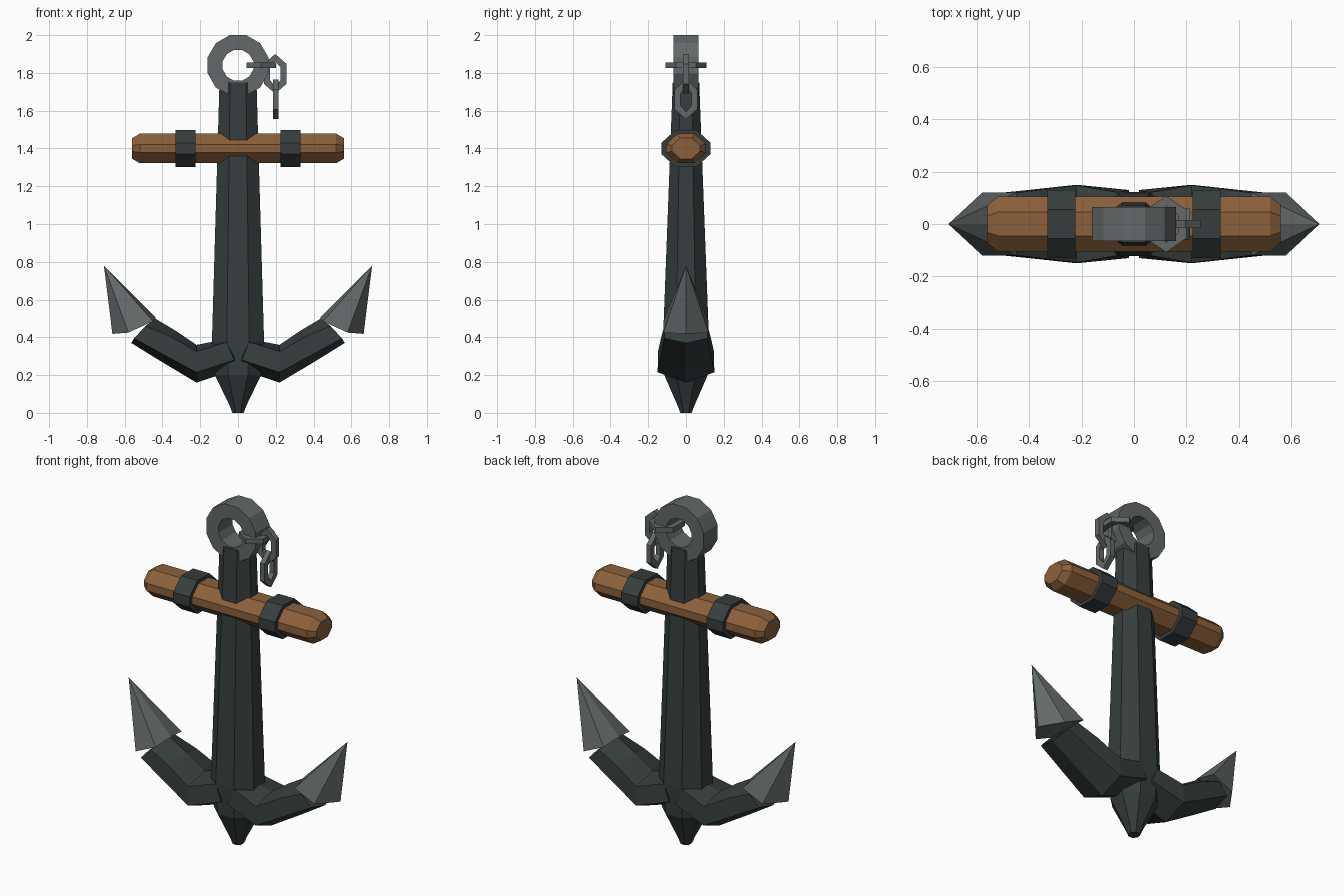
import bpy, bmesh, math
from mathutils import Vector

cube = bpy.data.objects.get("Cube")
if cube:
    bpy.data.objects.remove(cube, do_unlink=True)


def material(name, rgb):
    m = bpy.data.materials.new(name)
    m.use_nodes = True
    m.diffuse_color = (*rgb, 1)
    m.node_tree.nodes["Principled BSDF"].inputs["Base Color"].default_value = (*rgb, 1)
    return m


IRON = material("dark iron", (0.037, 0.048, 0.048))
STEEL = material("worn steel", (0.125, 0.14, 0.14))
WOOD = material("brown wood", (0.26, 0.118, 0.043))


def finish(name, bm, mat):
    bmesh.ops.recalc_face_normals(bm, faces=bm.faces)
    mesh = bpy.data.meshes.new(name)
    bm.to_mesh(mesh)
    bm.free()
    mesh.materials.append(mat)
    ob = bpy.data.objects.new(name, mesh)
    bpy.context.collection.objects.link(ob)
    return ob


def loft(name, sections, mat, closed=False):
    """Skin a row of matching cross-sections; cap the ends or join them up."""
    bm = bmesh.new()
    rings = [[bm.verts.new(p) for p in s] for s in sections]
    pairs = list(zip(rings, rings[1:]))
    if closed:
        pairs.append((rings[-1], rings[0]))
    else:
        bm.faces.new(rings[0])
        bm.faces.new(rings[-1])
    for a, b in pairs:
        for i in range(len(a)):
            j = (i + 1) % len(a)
            bm.faces.new((a[i], a[j], b[j], b[i]))
    return finish(name, bm, mat)


def octagon(a, b, flat_a, flat_b):
    """Flattened octagon with half sizes a, b and half flats flat_a, flat_b."""
    quarter = [(a, flat_b), (flat_a, b)]
    half = quarter + [(-u, v) for u, v in reversed(quarter)]
    return half + [(-u, -v) for u, v in half]


def frame_ring(name, outer, inner, depth, place, mat):
    """Flat ring between two outlines, turned into position by place(u, v, w)."""
    rows = [(outer, -depth), (outer, depth), (inner, depth), (inner, -depth)]
    return loft(name, [[place(u, v, w) for u, v in o] for o, w in rows], mat, True)


# Shank with its pointed crown at the foot
shank = [(0, 0.03, 0.03), (0.04, 0.045, 0.045), (0.2, 0.122, 0.115),
         (0.38, 0.138, 0.122), (1.75, 0.098, 0.07)]
loft("shank", [[(x, y, z) for x, y in octagon(a, b, a * 0.43, b * 0.43)]
               for z, a, b in shank], IRON)

# Ring at the head
def regular(radius, n=12):
    return [(radius * math.cos((i + 0.5) * math.tau / n),
             radius * math.sin((i + 0.5) * math.tau / n)) for i in range(n)]

frame_ring("head_ring", regular(0.166), regular(0.084), 0.065,
           lambda u, v, w: (u, w, 1.84 + v), STEEL)

# Wooden stock with chamfered ends
def stock_section(x, s):
    return [(x, y, 1.4 + z) for y, z in octagon(0.105 * s, 0.078 * s, 0.045 * s, 0.022 * s)]

loft("stock", [stock_section(x, s) for x, s in
               [(-0.56, 0.7), (-0.52, 1), (0.52, 1), (0.56, 0.7)]], WOOD)

# Arms: hexagonal sections, each as (x, z, y) of bottom, lower, upper and top
arm = [
    [(0.01, 0.23, 0), (0.02, 0.28, 0.13), (0.06, 0.375, 0.12), (0.01, 0.4, 0)],
    [(0.22, 0.16, 0), (0.22, 0.215, 0.15), (0.22, 0.325, 0.148), (0.22, 0.36, 0)],
    [(0.42, 0.28, 0), (0.405, 0.315, 0.13), (0.36, 0.405, 0.13), (0.33, 0.435, 0)],
    [(0.565, 0.37, 0), (0.55, 0.395, 0.115), (0.49, 0.46, 0.115), (0.44, 0.5, 0)],
]
# Fluke base outline, same layout, and its tip
fluke = [(0.665, 0.418, 0), (0.58, 0.425, 0.12), (0.45, 0.485, 0.12), (0.435, 0.505, 0)]


def hexagon(pts, side):
    bottom, lower, upper, top = pts
    loop = [bottom, lower, upper, top] + [(x, z, -y) for x, z, y in (upper, lower)]
    return [(side * x, y, z) for x, z, y in loop]


for word, side in (("left", 1), ("right", -1)):
    loft(word + "_arm", [hexagon(s, side) for s in arm], IRON)

    bm = bmesh.new()
    base = [bm.verts.new(p) for p in hexagon(fluke, side)]
    tip = bm.verts.new((side * 0.71, 0, 0.78))
    bm.faces.new(base)
    for i in range(6):
        bm.faces.new((base[i], base[(i + 1) % 6], tip))
    finish(word + "_fluke", bm, STEEL)

    # Iron band around the stock
    frame_ring(word + "_band", octagon(0.13, 0.098, 0.055, 0.03),
               octagon(0.1, 0.074, 0.043, 0.02), 0.053,
               lambda u, v, w: (side * 0.277 + w, u, 1.4 + v), IRON)


# Chain: long six-sided links, alternating planes
def link(name, centre, across, along, half_w, half_l, bar=0.032, depth=0.015):
    across, along, c = Vector(across), Vector(along), Vector(centre)
    normal = across.cross(along)

    def outline(w, l):
        return [(0, l), (w, l * 0.5), (w, -l * 0.5), (0, -l), (-w, -l * 0.5), (-w, l * 0.5)]

    frame_ring(name, outline(half_w, half_l), outline(half_w - bar, half_l - bar * 1.2),
               depth, lambda u, v, w: c + across * u + along * v + normal * w, STEEL)


X, Y, Z = (1, 0, 0), (0, 1, 0), (0, 0, 1)
link("upper_link", (0.123, 0, 1.84), X, Y, 0.078, 0.108)
link("middle_link", (0.197, 0, 1.795), X, Z, 0.06, 0.105)
link("lower_link", (0.2, 0, 1.66), Y, Z, 0.06, 0.105)
